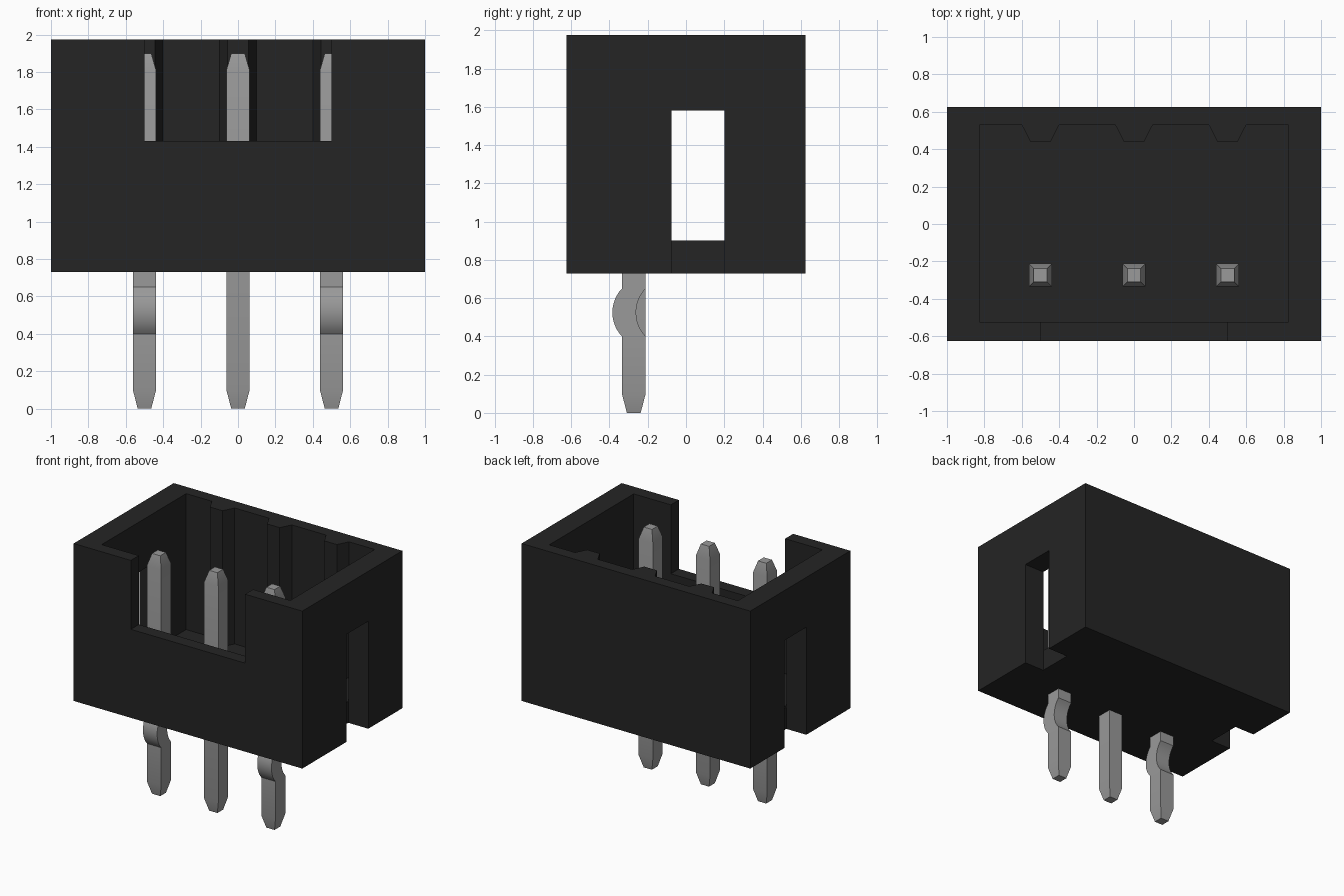
import bpy, bmesh, math

old = bpy.data.objects.get("Cube")
if old:
    bpy.data.objects.remove(old, do_unlink=True)


def make_material(name, colour):
    mat = bpy.data.materials.new(name)
    mat.use_nodes = True
    mat.diffuse_color = colour
    mat.node_tree.nodes["Principled BSDF"].inputs["Base Color"].default_value = colour
    return mat


BLACK = make_material("black plastic", (0.018, 0.018, 0.018, 1))
METAL = make_material("grey metal", (0.32, 0.32, 0.32, 1))


def finish(name, bm, mat):
    bmesh.ops.recalc_face_normals(bm, faces=bm.faces)
    mesh = bpy.data.meshes.new(name)
    bm.to_mesh(mesh)
    bm.free()
    mesh.materials.append(mat)
    obj = bpy.data.objects.new(name, mesh)
    bpy.context.collection.objects.link(obj)
    return obj


def loft(name, rings, mat):
    """Closed solid through rings that all have the same point count."""
    bm = bmesh.new()
    loops = [[bm.verts.new(p) for p in ring] for ring in rings]
    for a, b in zip(loops, loops[1:]):
        for i in range(len(a)):
            j = (i + 1) % len(a)
            bm.faces.new((a[i], a[j], b[j], b[i]))
    bm.faces.new(loops[0])
    bm.faces.new(loops[-1])
    return finish(name, bm, mat)


def prism(name, outline, z0, z1, mat=BLACK):
    return loft(name, [[(x, y, z) for x, y in outline] for z in (z0, z1)], mat)


def box(name, x0, x1, y0, y1, z0, z1):
    return prism(name, [(x0, y0), (x1, y0), (x1, y1), (x0, y1)], z0, z1)


def cut(target, cutter):
    cutter.hide_render = True
    mod = target.modifiers.new("cut", 'BOOLEAN')
    mod.operation, mod.solver, mod.object = 'DIFFERENCE', 'EXACT', cutter
    bpy.context.view_layer.objects.active = target
    bpy.ops.object.modifier_apply(modifier=mod.name)
    bpy.data.objects.remove(cutter, do_unlink=True)


PIN_X = (-0.5, 0, 0.5)
WALL_X, FLOOR, BASE, TOP = 0.825, 0.9, 0.73, 1.975

# Housing shell
housing = box("housing", -1, 1, -0.625, 0.625, BASE, TOP)

# Cavity, its back wall carrying three full-height ribs
outline = [(-WALL_X, 0.53), (-WALL_X, -0.525), (WALL_X, -0.525), (WALL_X, 0.53)]
for x in reversed(PIN_X):
    outline += [(x + 0.1, 0.53), (x + 0.055, 0.442), (x - 0.055, 0.442), (x - 0.1, 0.53)]
cut(housing, prism("cavity_cutter", outline, FLOOR, 2.2))

# Front notch and the open-bottomed side slots
cut(housing, box("notch_cutter", -0.5, 0.5, -0.8, -0.4, 1.43, 2.2))
for side in (-1, 1):
    cut(housing, box("slot_cutter", *sorted((side * WALL_X, side * 1.2)),
                     -0.075, 0.2, 0.5, 1.58))

# Slightly raised front part of the floor
box("front_floor", -WALL_X, WALL_X, -0.525, -0.075, FLOOR - 0.02, FLOOR + 0.008)


# Pins: square bars with tapered ends, the outer two kinked below the housing
def pin(name, x, kinked):
    half, tip, yc = 0.062, 0.036, -0.273
    stations = [(0, tip, 0), (0.1, half, 0)]
    if kinked:
        z0, z1, sag = 0.4, 0.65, 0.05
        chord = (z1 - z0) / 2
        radius = (chord ** 2 + sag ** 2) / (2 * sag)
        spread = math.asin(chord / radius)
        steps = 12
        for i in range(steps + 1):
            a = spread * (2 * i / steps - 1)
            shift = radius * math.cos(a) - (radius - sag)
            stations.append(((z0 + z1) / 2 + radius * math.sin(a), half, -shift))
    stations += [(1.81, half, 0), (1.9, tip, 0)]
    rings = [[(x + sx * h, yc + dy + sy * h, z)
              for sx, sy in ((-1, -1), (1, -1), (1, 1), (-1, 1))]
             for z, h, dy in stations]
    obj = loft(name, rings, METAL)
    bpy.ops.object.select_all(action='DESELECT')
    obj.select_set(True)
    bpy.context.view_layer.objects.active = obj
    bpy.ops.object.shade_smooth_by_angle(angle=math.radians(25))


for label, x in zip(("right", "middle", "left"), PIN_X):
    pin(label + "_pin", x, label != "middle")
